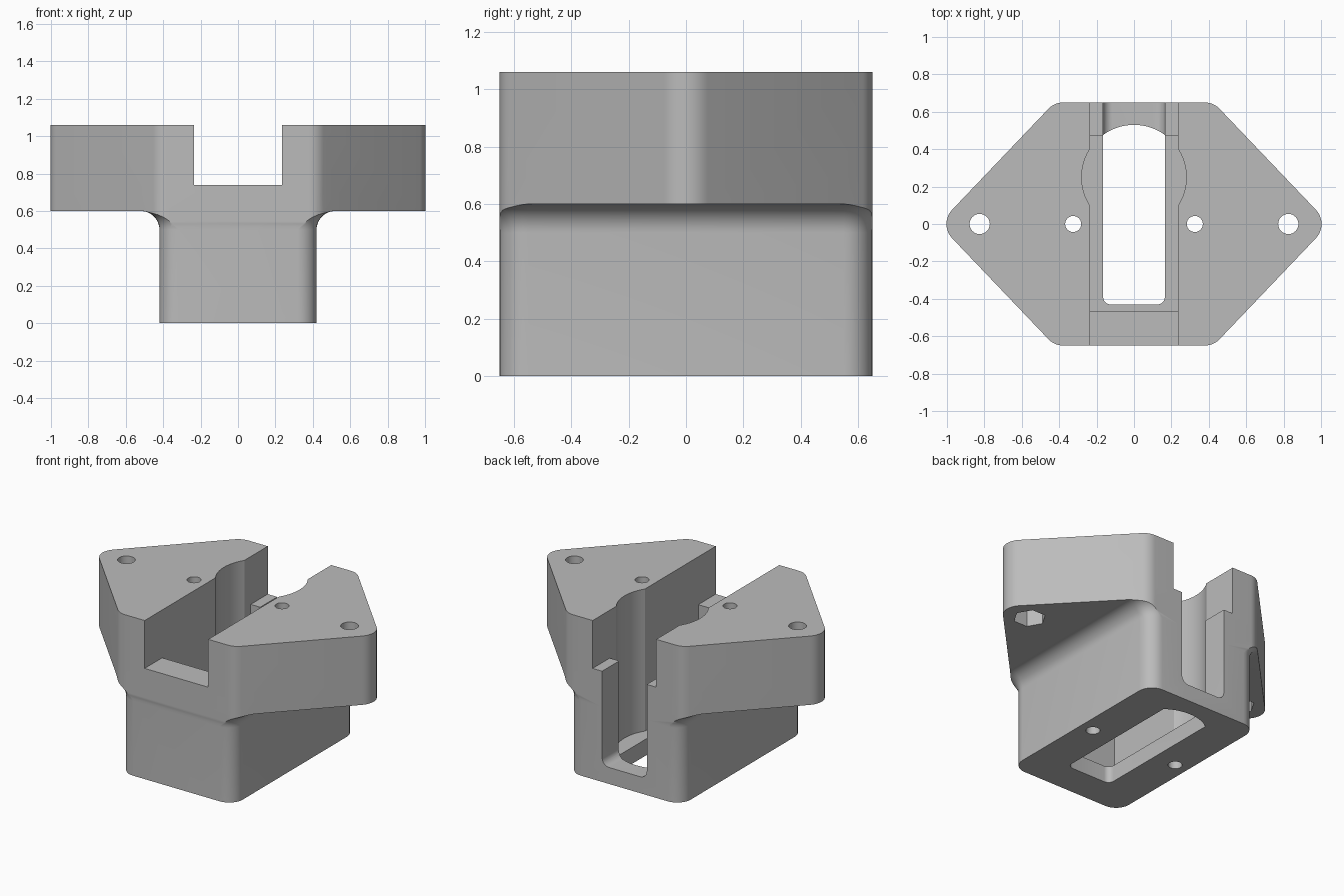
import bpy, bmesh, math
from mathutils import Vector, Matrix

cube = bpy.data.objects.get("Cube")
if cube:
    bpy.data.objects.remove(cube, do_unlink=True)

# Main sizes
HALF_Y, BODY_X, TIP_X, SHOULDER_X = 0.65, 0.42, 1.045, 0.425
PLATE_Z, TOP_Z, FLOOR_Z, STEP_Z = 0.6, 1.06, 0.11, 0.74
FILLET = 0.1
SLOT_X, HOLE_X = 0.235, 0.165
BORE_Y, BORE_R = 0.25, 0.28

grey = bpy.data.materials.new("plain grey")
grey.use_nodes = True
grey.diffuse_color = (0.5, 0.5, 0.5, 1)
grey.node_tree.nodes["Principled BSDF"].inputs["Base Color"].default_value = (0.5, 0.5, 0.5, 1)


def rounded(corners, radii, steps=8):
    """Round the corners of a counter-clockwise convex polygon."""
    out = []
    for i, (c, r) in enumerate(zip(corners, radii)):
        c = Vector(c)
        a = (Vector(corners[i - 1]) - c).normalized()
        b = (Vector(corners[(i + 1) % len(corners)]) - c).normalized()
        if r == 0:
            out.append(c)
            continue
        half = a.angle(b) / 2
        centre = c + (a + b).normalized() * r / math.sin(half)
        p = c + a * r / math.tan(half) - centre
        turn = math.pi - 2 * half
        for k in range(steps + 1):
            t = turn * k / steps
            out.append(centre + Vector((p.x * math.cos(t) - p.y * math.sin(t),
                                        p.x * math.sin(t) + p.y * math.cos(t))))
    return out


def rect(x0, y0, x1, y1):
    return [(x0, y0), (x1, y0), (x1, y1), (x0, y1)]


def circle(x, y, r, n=48, start=0.0):
    return [Vector((x + r * math.cos(start + math.tau * k / n),
                    y + r * math.sin(start + math.tau * k / n))) for k in range(n)]


def loft(name, rings, matrix=None):
    """Join equal rings of (points, z) into a closed solid."""
    bm = bmesh.new()
    loops = [[bm.verts.new((p[0], p[1], z)) for p in pts] for pts, z in rings]
    for low, high in zip(loops, loops[1:]):
        for i in range(len(low)):
            j = (i + 1) % len(low)
            bm.faces.new((low[i], low[j], high[j], high[i]))
    bm.faces.new(loops[0][::-1])
    bm.faces.new(loops[-1])
    if matrix:
        bm.transform(matrix)
    bmesh.ops.recalc_face_normals(bm, faces=bm.faces)
    mesh = bpy.data.meshes.new(name)
    bm.to_mesh(mesh)
    bm.free()
    mesh.materials.append(grey)
    obj = bpy.data.objects.new(name, mesh)
    bpy.context.collection.objects.link(obj)
    return obj


def prism(name, pts, z0, z1, matrix=None):
    return loft(name, [(pts, z0), (pts, z1)], matrix)


def combine(target, tool, operation):
    """Apply a boolean and drop the tool."""
    tool.hide_render = True
    mod = target.modifiers.new(operation, 'BOOLEAN')
    mod.operation, mod.solver, mod.object = operation, 'EXACT', tool
    bpy.context.view_layer.objects.active = target
    bpy.ops.object.modifier_apply(modifier=mod.name)
    bpy.data.objects.remove(tool, do_unlink=True)


# Six-sided outline of the mounting plate
hexagon = rounded([(TIP_X, 0), (SHOULDER_X, HALF_Y), (-SHOULDER_X, HALF_Y),
                   (-TIP_X, 0), (-SHOULDER_X, -HALF_Y), (SHOULDER_X, -HALF_Y)], [0.11] * 6)


# Lower body, flaring into the plate with a concave fillet
def body_ring(d):
    x, y = BODY_X + d, HALF_Y + d
    return rounded(rect(-x, -y, x, y), [0.1 + d] * 4)


rings = [(body_ring(0), 0)]
for k in range(11):
    t = math.pi / 2 * k / 10
    rings.append((body_ring(FILLET * (1 - math.cos(t))),
                  PLATE_Z - FILLET + FILLET * math.sin(t)))
rings.append((body_ring(FILLET), PLATE_Z + 0.1))
housing = loft("mounting_housing", rings)
combine(housing, prism("outline_trim", hexagon, -1, 2), 'INTERSECT')
combine(housing, prism("plate", hexagon, PLATE_Z, TOP_Z), 'UNION')

# Upper channel, deep pocket and round bore
cutters = [
    prism("channel", rect(-SLOT_X, -1, SLOT_X, 1), STEP_Z, 2),
    prism("pocket", rect(-SLOT_X, -0.465, SLOT_X, 0.47), FLOOR_Z, 2),
    prism("bore", circle(0, BORE_Y, BORE_R, 64), FLOOR_Z, 2),
]

# Narrow back opening with rounded lower corners
opening = rounded(rect(-HOLE_X, FLOOR_Z, HOLE_X, 2), [0.05, 0.05, 0, 0])
cutters.append(prism("back_opening", opening, -1, -0.3, Matrix.Rotation(math.pi / 2, 4, 'X')))

# Through hole in the floor, arched at the back
arch = rounded(rect(-HOLE_X, -0.43, HOLE_X, 0.4), [0.04, 0.04, 0, 0])[:-2]
reach = math.acos(HOLE_X / BORE_R)
for k in range(17):
    t = reach + (math.pi - 2 * reach) * k / 16
    arch.append(Vector((BORE_R * math.cos(t), BORE_Y + BORE_R * math.sin(t))))
cutters.append(prism("floor_hole", arch, -1, FLOOR_Z + 0.1))

# Screw holes, with nut recesses under the plate tips
for side in (-1, 1):
    cutters.append(prism("body_screw_hole", circle(side * 0.325, 0, 0.043, 32), -1, 2))
    cutters.append(prism("tip_screw_hole", circle(side * 0.825, 0, 0.054, 32), -1, 2))
    cutters.append(prism("nut_recess", circle(side * 0.825, 0, 0.1, 6), PLATE_Z - 0.1, PLATE_Z + 0.2))

for cutter in cutters:
    combine(housing, cutter, 'DIFFERENCE')

# Smooth the rounds and keep the edges crisp
bpy.ops.object.select_all(action='DESELECT')
housing.select_set(True)
bpy.context.view_layer.objects.active = housing
bpy.ops.object.shade_smooth_by_angle(angle=math.radians(30))
